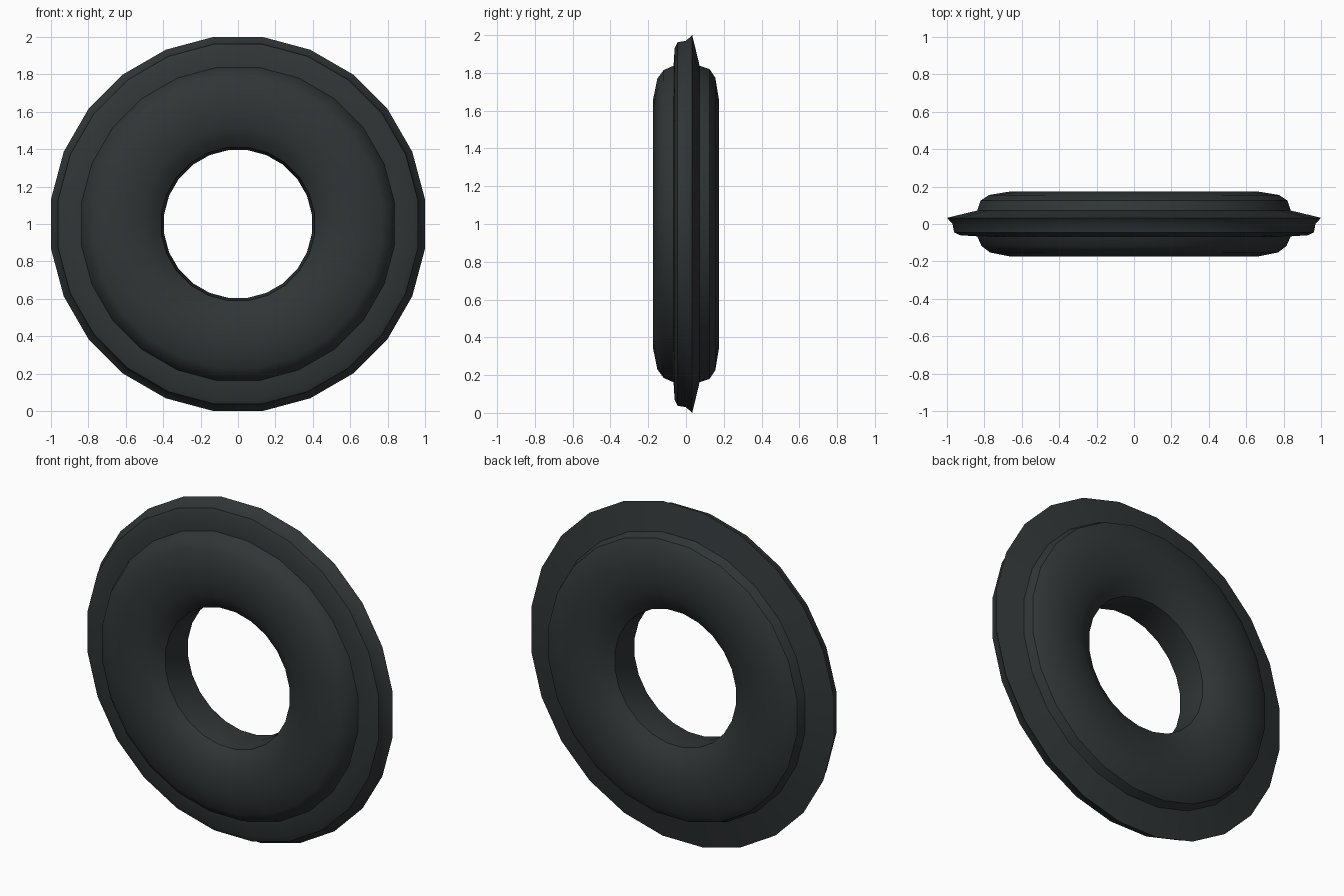
import bpy, bmesh
from math import sin, cos, pi

if "Cube" in bpy.data.objects:
    bpy.data.objects.remove(bpy.data.objects["Cube"])

SIDES = 24
K = 1 / cos(pi / SIDES)  # flats of the polygon sit on the given radius

# Closed ring cross-section: (radius, y)
profile = [
    # hole wall
    (0.40, 0.10), (0.395, 0.0), (0.41, -0.10),
    # rounded front face
    (0.455, -0.137), (0.51, -0.16), (0.58, -0.172), (0.66, -0.174),
    (0.77, -0.152), (0.815, -0.118), (0.838, -0.066),
    # flange with thin sharp lip
    (0.93, -0.06), (0.962, -0.045), (0.97, 0.0), (1.0, 0.033), (0.838, 0.072),
    # rounded back face
    (0.82, 0.125), (0.775, 0.155), (0.66, 0.174), (0.58, 0.172),
    (0.51, 0.16), (0.455, 0.137),
]

bm = bmesh.new()
rings = []
for i in range(SIDES):
    a = 2 * pi * (i + 0.5) / SIDES
    rings.append([bm.verts.new((r * K * sin(a), y, 1 + r * K * cos(a)))
                  for r, y in profile])
n = len(profile)
for i in range(SIDES):
    p, q = rings[i], rings[(i + 1) % SIDES]
    for j in range(n):
        k = (j + 1) % n
        bm.faces.new((p[j], p[k], q[k], q[j]))
bmesh.ops.recalc_face_normals(bm, faces=bm.faces[:])

# Flanged rubber ring
mesh = bpy.data.meshes.new("flanged_ring")
bm.to_mesh(mesh)
bm.free()
ring = bpy.data.objects.new("flanged_ring", mesh)
bpy.context.collection.objects.link(ring)

rubber = bpy.data.materials.new("dark_rubber")
rubber.diffuse_color = (0.03, 0.036, 0.038, 1)
rubber.use_nodes = True
rubber.node_tree.nodes["Principled BSDF"].inputs["Base Color"].default_value = rubber.diffuse_color
mesh.materials.append(rubber)

bpy.context.view_layer.objects.active = ring
ring.select_set(True)
bpy.ops.object.shade_smooth_by_angle(angle=0.6)
